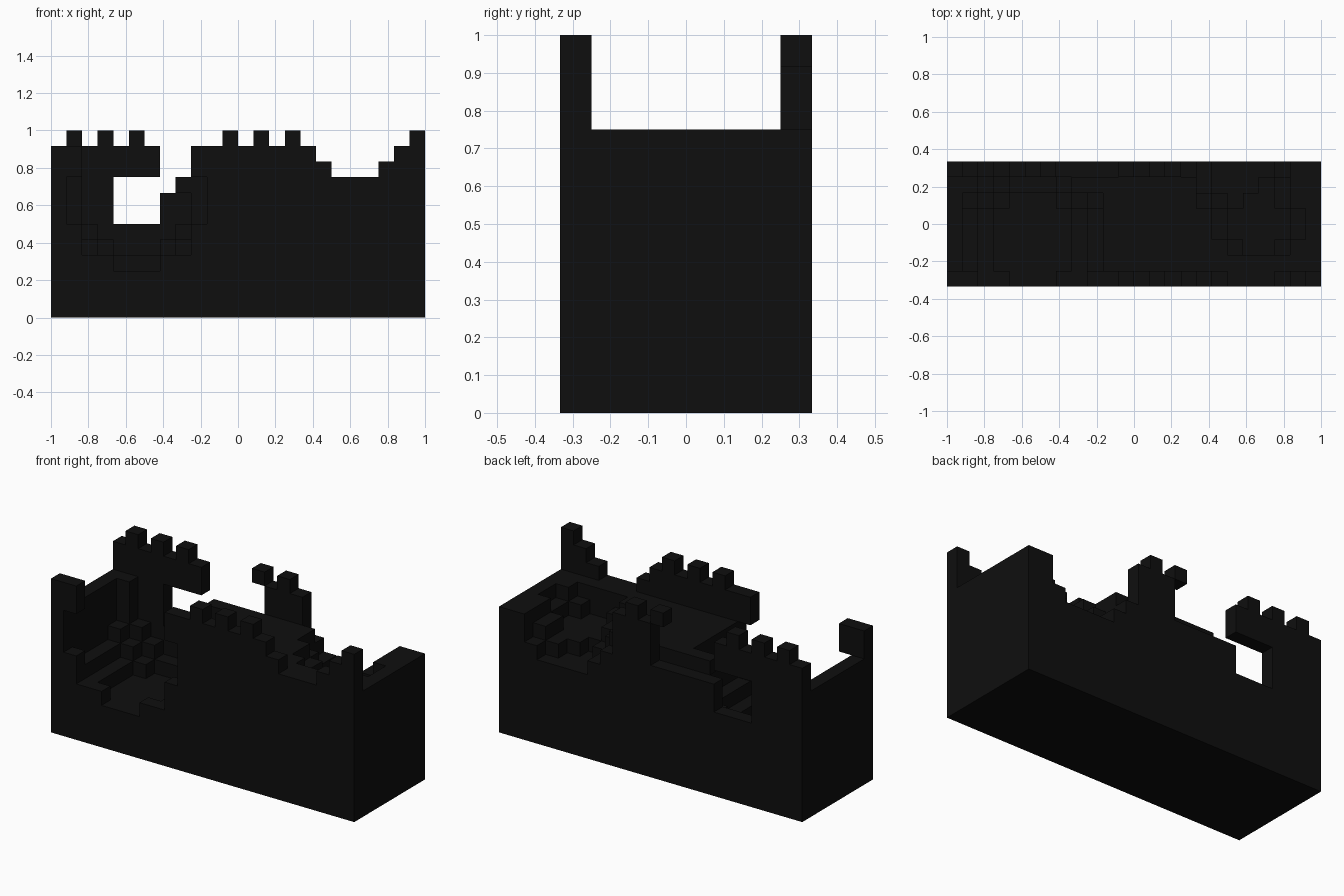
import bpy, bmesh
from mathutils import Vector

if "Cube" in bpy.data.objects:
    bpy.data.objects.remove(bpy.data.objects["Cube"], do_unlink=True)

U = 1 / 12                       # block size
NX, NY, FLOOR = 24, 8, 9         # grid size and walkway height, in blocks

stone = bpy.data.materials.new("black_stone")
stone.use_nodes = True
colour = (0.0045, 0.0045, 0.0045, 1)
stone.diffuse_color = colour
stone.node_tree.nodes["Principled BSDF"].inputs["Base Color"].default_value = colour


def heights(runs):
    """Expand (count, height) runs into one height per column."""
    return [h for n, h in runs for _ in range(n)]


# Ruined parapet profiles, left to right
front = heights([(2, 11), (7, 9), (8, 11), (1, 10), (3, 9), (1, 10), (1, 11), (1, 12)])
back = heights([(7, 11), (5, 8), (3, 11), (9, 9)])
for i in (11, 13, 15):
    front[i] = 12
for i in (1, 3, 5, 13):
    back[i] = 12

# Solid mass with a parapet along each long side
blocks = set()
for i in range(NX):
    for j in range(NY):
        top = front[i] if j == 0 else back[i] if j == NY - 1 else FLOOR
        blocks.update((i, j, k) for k in range(top))
blocks.add((11, NY - 1, 11))     # stray merlon beside the breach


def carve(centre, r2, y_weight=1.0):
    """Remove the blocks inside a rounded crater."""
    cx, cy, cz = centre
    for b in list(blocks):
        d = (b[0] - cx) ** 2 + y_weight * (b[1] - cy) ** 2 + (b[2] - cz) ** 2
        if d <= r2:
            blocks.discard(b)


parapet_tops = {b for b in blocks if b[2] >= FLOOR}
carve((5, 2.4, 7), 24.5)                 # crater through both walls
carve((18.2, 7, 8.6), 10.8)              # breach in the back wall
carve((19.3, 3.6, 9), 9.0, 1.3)          # crater in the walkway
blocks |= parapet_tops                   # masonry left above the craters
blocks.add((8, 6, 8))

# Corners of a block face for each direction
SIDES = [Vector(d) for d in ((1, 0, 0), (-1, 0, 0), (0, 1, 0),
                             (0, -1, 0), (0, 0, 1), (0, 0, -1))]


def build(name, keep):
    """Mesh the exposed faces of the blocks selected by keep."""
    bm = bmesh.new()
    for b in sorted(blocks):
        if not keep(b):
            continue
        mid = Vector(b) + Vector((0.5, 0.5, 0.5))
        for n in SIDES:
            if tuple(int(c + s) for c, s in zip(b, n)) in blocks:
                continue
            a = Vector((n.y, n.z, n.x)) / 2
            c = n.cross(a)
            ring = [mid + n / 2 + p for p in (a + c, c - a, -a - c, a - c)]
            bm.faces.new([bm.verts.new(((p.x - NX / 2) * U, (p.y - NY / 2) * U, p.z * U))
                          for p in ring])
    bmesh.ops.remove_doubles(bm, verts=bm.verts, dist=U / 100)
    mesh = bpy.data.meshes.new(name)
    bm.to_mesh(mesh)
    bm.free()
    mesh.materials.append(stone)
    bpy.context.collection.objects.link(bpy.data.objects.new(name, mesh))


build("wall_body", lambda b: b[2] < FLOOR)
build("front_parapet", lambda b: b[2] >= FLOOR and b[1] == 0)
build("back_parapet", lambda b: b[2] >= FLOOR and b[1] == NY - 1)
